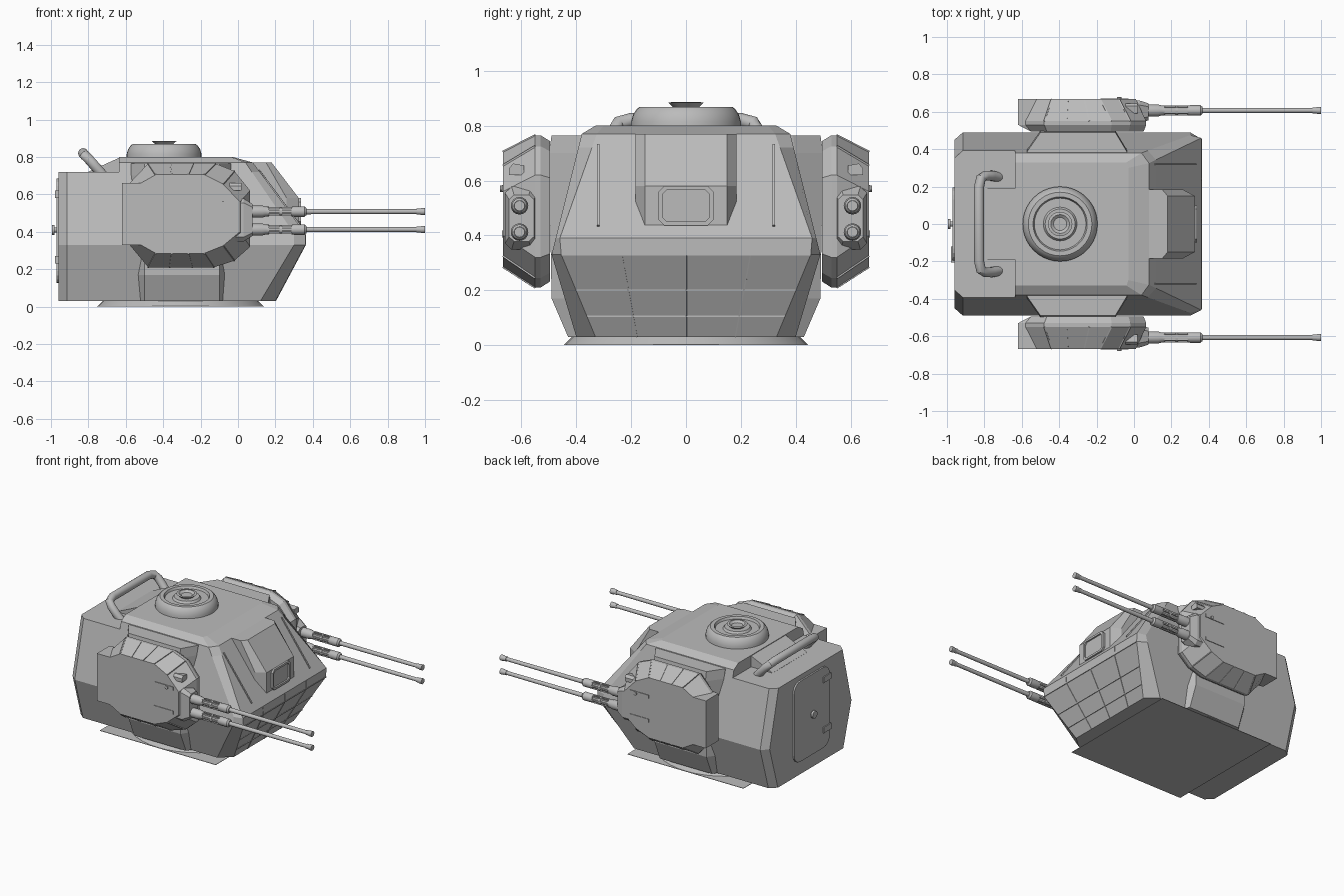
import bpy, bmesh, math
from mathutils import Vector

if "Cube" in bpy.data.objects:
    bpy.data.objects.remove(bpy.data.objects["Cube"])

grey = bpy.data.materials.new("armour_grey")
grey.diffuse_color = (0.5, 0.5, 0.5, 1)
grey.use_nodes = True
grey.node_tree.nodes["Principled BSDF"].inputs["Base Color"].default_value = grey.diffuse_color


def finish(name, bm, smooth=False):
    bmesh.ops.recalc_face_normals(bm, faces=bm.faces)
    me = bpy.data.meshes.new(name)
    bm.to_mesh(me)
    bm.free()
    me.materials.append(grey)
    ob = bpy.data.objects.new(name, me)
    bpy.context.collection.objects.link(ob)
    if smooth:
        bpy.ops.object.select_all(action='DESELECT')
        ob.select_set(True)
        bpy.context.view_layer.objects.active = ob
        bpy.ops.object.shade_smooth_by_angle(angle=math.radians(35))
    return ob


def loft(name, rings, smooth=False):
    """Skin a stack of equal-length point rings and cap both ends."""
    bm = bmesh.new()
    vs = [[bm.verts.new(p) for p in r] for r in rings]
    n = len(vs[0])
    for a, b in zip(vs, vs[1:]):
        for i in range(n):
            j = (i + 1) % n
            bm.faces.new((a[i], a[j], b[j], b[i]))
    bm.faces.new(vs[0])
    bm.faces.new(vs[-1])
    return finish(name, bm, smooth)


def box(name, x0, x1, y0, y1, z0, z1):
    return loft(name, [[(x0, y0, z), (x1, y0, z), (x1, y1, z), (x0, y1, z)] for z in (z0, z1)])


def tube(name, pts, radii, n=16):
    """Round tube along a path, one radius per point."""
    pts = [Vector(p) for p in pts]
    rings = []
    for i, p in enumerate(pts):
        d = pts[min(i + 1, len(pts) - 1)] - pts[max(i - 1, 0)]
        side = Vector((0, 0, 1)).cross(d).normalized()
        up = d.cross(side).normalized()
        rings.append([p + radii[i] * (math.cos(t) * side + math.sin(t) * up)
                      for t in (k * math.tau / n for k in range(n))])
    return loft(name, rings, True)


def turned(name, prof, cx, n=40):
    """Shape turned around a vertical axis at x = cx."""
    return loft(name, [[(cx + r * math.cos(k * math.tau / n), r * math.sin(k * math.tau / n), z)
                        for k in range(n)] for r, z in prof], True)


def strip(name, a, b, r=0.004):
    """Thin square seam bar between two points."""
    a, b = Vector(a), Vector(b)
    d = (b - a).normalized()
    u = d.orthogonal().normalized() * r
    w = d.cross(u)
    return loft(name, [[p + u, p + w, p - u, p - w] for p in (a, b)])


def hull_ring(z, xf, f, xs, w, xb, c=0.045):
    half = [(xf, f), (xs, w), (xb + c, w), (xb, w - 0.04)]
    return [(x, y, z) for x, y in half] + [(x, -y, z) for x, y in reversed(half)]


# main hull and raised roof
loft("hull", [hull_ring(0.03, 0.20, 0.33, 0.12, 0.40, -0.96),
              hull_ring(0.33, 0.36, 0.455, 0.30, 0.49, -0.96),
              hull_ring(0.39, 0.36, 0.46, 0.30, 0.475, -0.96),
              hull_ring(0.72, 0.117, 0.343, 0.074, 0.3925, -0.96)])
loft("roof", [hull_ring(0.72, 0.117, 0.343, 0.074, 0.3925, -0.635, 0),
              hull_ring(0.77, 0.08, 0.325, 0.04, 0.38, -0.635, 0),
              hull_ring(0.80, -0.03, 0.30, -0.04, 0.33, -0.635, 0)])
loft("rear_roof_ramp", [[(-0.63, y, 0.71), (-0.63, y, 0.798), (-0.80, y, 0.721), (-0.80, y, 0.71)]
                        for y in (-0.19, 0.19)])

# base ring and its flat square foot
loft("base_foot", [[(-0.307 + sx * 0.447, sy * 0.445, z) for sx, sy in
                    ((-1, -1), (1, -1), (1, 1), (-1, 1))] for z in (0, 0.003)])
turned("base_ring", [(0.445, 0.001), (0.41, 0.035)], -0.307)

# front vision box with a framed, recessed window
loft("vision_box", [hull_ring(0.43, 0.325, 0.15, 0.26, 0.185, 0.0),
                    hull_ring(0.58, 0.325, 0.15, 0.26, 0.185, 0.0),
                    hull_ring(0.77, 0.18, 0.15, 0.15, 0.185, 0.0)])


def octagon(x, a, b, c):
    return [(x, y, 0.508 + z) for y, z in ((a, b - c), (a - c, b), (c - a, b), (-a, b - c),
                                          (-a, c - b), (c - a, -b), (a - c, -b), (a, c - b))]


loft("window_frame", [octagon(0.31, 0.10, 0.072, 0.02), octagon(0.338, 0.10, 0.072, 0.02),
                      octagon(0.338, 0.085, 0.058, 0.015), octagon(0.327, 0.085, 0.058, 0.015)])

# front seams: upper slits and lower armour grid
for s in (-1, 1):
    strip("front_slit", (0.331, s * 0.32, 0.435), (0.112, s * 0.32, 0.73), 0.006)
for t, b in ((-0.24, -0.18), (0, 0), (0.24, 0.18)):
    strip("front_seam", (0.36, t, 0.385), (0.36, t * 0.98, 0.33))
    strip("front_seam", (0.36, t * 0.98, 0.33), (0.20, b, 0.03))
for z in (0.33, 0.2, 0.105):
    k = (z - 0.03) / 0.30
    x, y = 0.20 + 0.16 * k, 0.33 + 0.125 * k
    strip("front_cross_seam", (x, -y, z), (x, y, z))

# roof hatch
turned("roof_hatch", [(0.2, 0.78), (0.2, 0.815), (0.193, 0.84), (0.18, 0.86), (0.17, 0.868),
                      (0.145, 0.868), (0.138, 0.852), (0.09, 0.852), (0.08, 0.866), (0.045, 0.866),
                      (0.065, 0.884), (0.05, 0.886), (0.035, 0.874), (0.01, 0.874)], -0.395)

# rear grab rail
half = [(-0.72, 0.25, 0.70), (-0.76, 0.258, 0.745), (-0.795, 0.258, 0.785),
        (-0.818, 0.245, 0.808), (-0.828, 0.20, 0.82)]
path = half + [(x, -y, z) for x, y, z in reversed(half)]
tube("grab_rail", path, [0.027] * len(path))

# rear door with rounded corners, hinges and knob
door = []
for cy, cz, a0 in ((0.13, 0.62, 0), (-0.13, 0.62, 90), (-0.13, 0.19, 180), (0.13, 0.19, 270)):
    for k in range(5):
        a = math.radians(a0 + k * 22.5)
        door.append((cy + 0.065 * math.cos(a), cz + 0.065 * math.sin(a)))
loft("rear_door", [[(x, y, z) for y, z in door] for x in (-0.95, -0.971)])
for z in (0.25, 0.60):
    box("door_hinge", -0.978, -0.95, -0.205, -0.12, z - 0.02, z + 0.02)
tube("door_knob", [(-0.96, 0, 0.41), (-0.98, 0, 0.41), (-0.98, 0, 0.41), (-0.995, 0, 0.41)],
     [0.014, 0.014, 0.026, 0.026])

# pod outlines (x, z): widest section and outer plate
MID = [(-0.62, 0.33), (-0.62, 0.66), (-0.58, 0.66), (-0.48, 0.765), (-0.12, 0.765), (-0.02, 0.725),
       (0.065, 0.62), (0.065, 0.32), (-0.02, 0.245), (-0.13, 0.21), (-0.48, 0.21), (-0.58, 0.33)]
OUT = [(-0.62, 0.33), (-0.62, 0.66), (-0.52, 0.66), (-0.44, 0.705), (-0.18, 0.705), (-0.08, 0.655),
       (0.01, 0.56), (0.01, 0.40), (-0.08, 0.325), (-0.18, 0.285), (-0.44, 0.285), (-0.52, 0.33)]
INN = [(max(x, -0.57) * 0.95 - 0.01, 0.49 + (z - 0.49) * 0.92) for x, z in MID]

for s in (-1, 1):
    def at(ring, y):
        return [(x, s * y, z) for x, z in ring]

    # side mount between hull and pod
    loft("pod_mount", [[(-0.60, s * 0.30, z), (-0.57, s * (y - 0.10), z), (-0.50, s * y, z),
                        (-0.10, s * y, z), (-0.04, s * (y - 0.10), z), (-0.01, s * 0.30, z)]
                       for z, y in ((0.03, 0.43), (0.17, 0.49), (0.70, 0.50), (0.765, 0.49))])
    # armoured pod
    loft("gun_pod", [at(INN, 0.495), at(MID, 0.53), at(MID, 0.55), at(OUT, 0.667)])
    # seams across the sloped pod armour
    for k in (0, 0.33, 0.67, 1):
        for i, j in ((3, 4), (10, 9)):
            p = [(r[i][0] + (r[j][0] - r[i][0]) * k, r[i][1]) for r in (MID, OUT)]
            strip("pod_seam", (p[0][0], s * 0.55, p[0][1]), (p[1][0], s * 0.667, p[1][1]), 0.005)
    for i in (5, 8):
        strip("pod_seam", (MID[i][0], s * 0.55, MID[i][1]), (OUT[i][0], s * 0.667, OUT[i][1]), 0.005)
    # slots, bolt and sight on the pod
    for z in (0.572, 0.405):
        box("pod_slot", -0.18, -0.03, s * 0.66, s * 0.671, z - 0.012, z + 0.012)
    tube("pod_bolt", [(-0.08, s * 0.65, 0.57), (-0.08, s * 0.678, 0.57)], [0.012, 0.012], 10)
    loft("pod_sight", [[(x, s * y, z) for y, z in ((0.59, 0.62), (0.645, 0.62), (0.645, 0.645),
                                                  (0.63, 0.662), (0.59, 0.655))]
                       for x in (-0.06, 0.02)])

    # gun mantlet
    loft("gun_mantlet", [[(x, s * (0.6 + a * u), 0.463 + b * v) for u, v in
                          ((-1, -0.8), (-0.6, -1), (0.6, -1), (1, -0.8),
                           (1, 0.8), (0.6, 1), (-0.6, 1), (-1, 0.8))]
                         for x, a, b in ((-0.12, 0.06, 0.115), (0.03, 0.06, 0.115),
                                         (0.078, 0.045, 0.085))])
    # twin barrels with slotted cooling jackets
    for z in (0.508, 0.412):
        y = s * 0.607

        def turned_x(name, prof):
            tube(name, [(x, y, z) for x, r in prof], [r for x, r in prof])

        turned_x("barrel", [(0.05, 0.019), (0.30, 0.019), (0.35, 0.0145), (0.99, 0.0125)])
        turned_x("jacket_rear", [(0.05, 0.032), (0.13, 0.032), (0.15, 0.026), (0.165, 0.026)])
        turned_x("jacket_ring", [(0.222, 0.025), (0.236, 0.025)])
        turned_x("jacket_front", [(0.285, 0.025), (0.30, 0.028), (0.355, 0.028), (0.365, 0.02)])
        turned_x("muzzle", [(0.955, 0.016), (0.975, 0.016), (0.98, 0.019), (1.0, 0.019)])
        for k in range(6):
            a = k * math.tau / 6
            dy, dz = 0.021 * math.cos(a), 0.021 * math.sin(a)
            strip("jacket_bar", (0.16, y + dy, z + dz), (0.29, y + dy, z + dz), 0.007)
